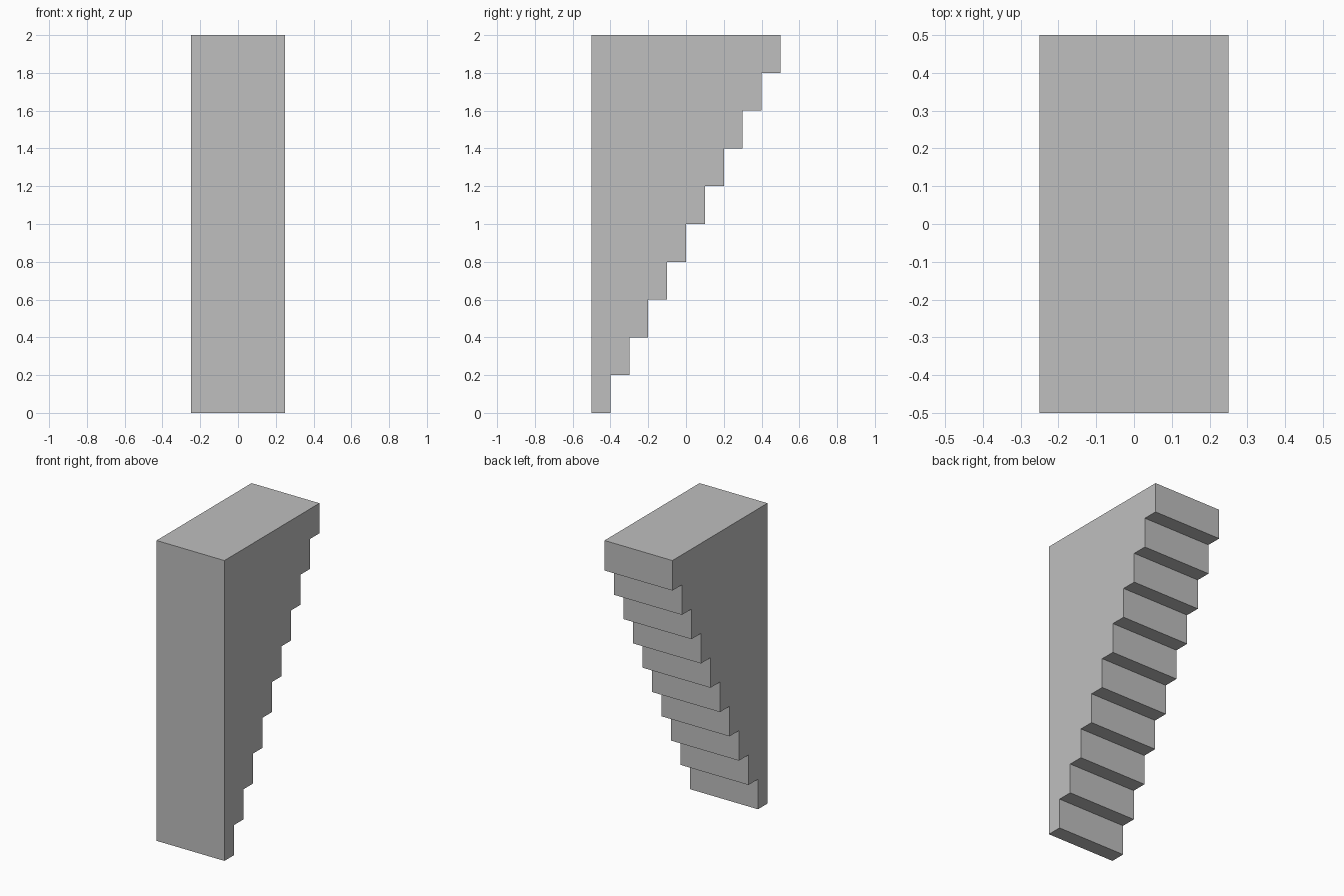
import bpy
import bmesh

cube = bpy.data.objects.get("Cube")
if cube:
    bpy.data.objects.remove(cube, do_unlink=True)

STEPS = 10
RISE, RUN = 0.2, 0.1
HALF_WIDTH, FRONT = 0.25, -0.5

grey = bpy.data.materials.new("light_grey")
grey.use_nodes = True
colour = (0.52, 0.52, 0.52, 1)
grey.diffuse_color = colour
grey.node_tree.nodes["Principled BSDF"].inputs["Base Color"].default_value = colour

# Side profile: straight front wall, flat top, inverted steps at the back
profile = [(FRONT, STEPS * RISE), (FRONT, 0)]
for i in range(STEPS):
    y = FRONT + (i + 1) * RUN
    profile += [(y, i * RISE), (y, (i + 1) * RISE)]

# Extrude the profile across the width
bm = bmesh.new()
side = bm.faces.new([bm.verts.new((-HALF_WIDTH, y, z)) for y, z in profile])
grown = bmesh.ops.extrude_face_region(bm, geom=[side], use_keep_orig=True)
moved = [v for v in grown["geom"] if isinstance(v, bmesh.types.BMVert)]
bmesh.ops.translate(bm, verts=moved, vec=(2 * HALF_WIDTH, 0, 0))
bmesh.ops.recalc_face_normals(bm, faces=bm.faces)

mesh = bpy.data.meshes.new("inverted_stair_block")
bm.to_mesh(mesh)
bm.free()
mesh.materials.append(grey)
block = bpy.data.objects.new("inverted_stair_block", mesh)
bpy.context.collection.objects.link(block)
